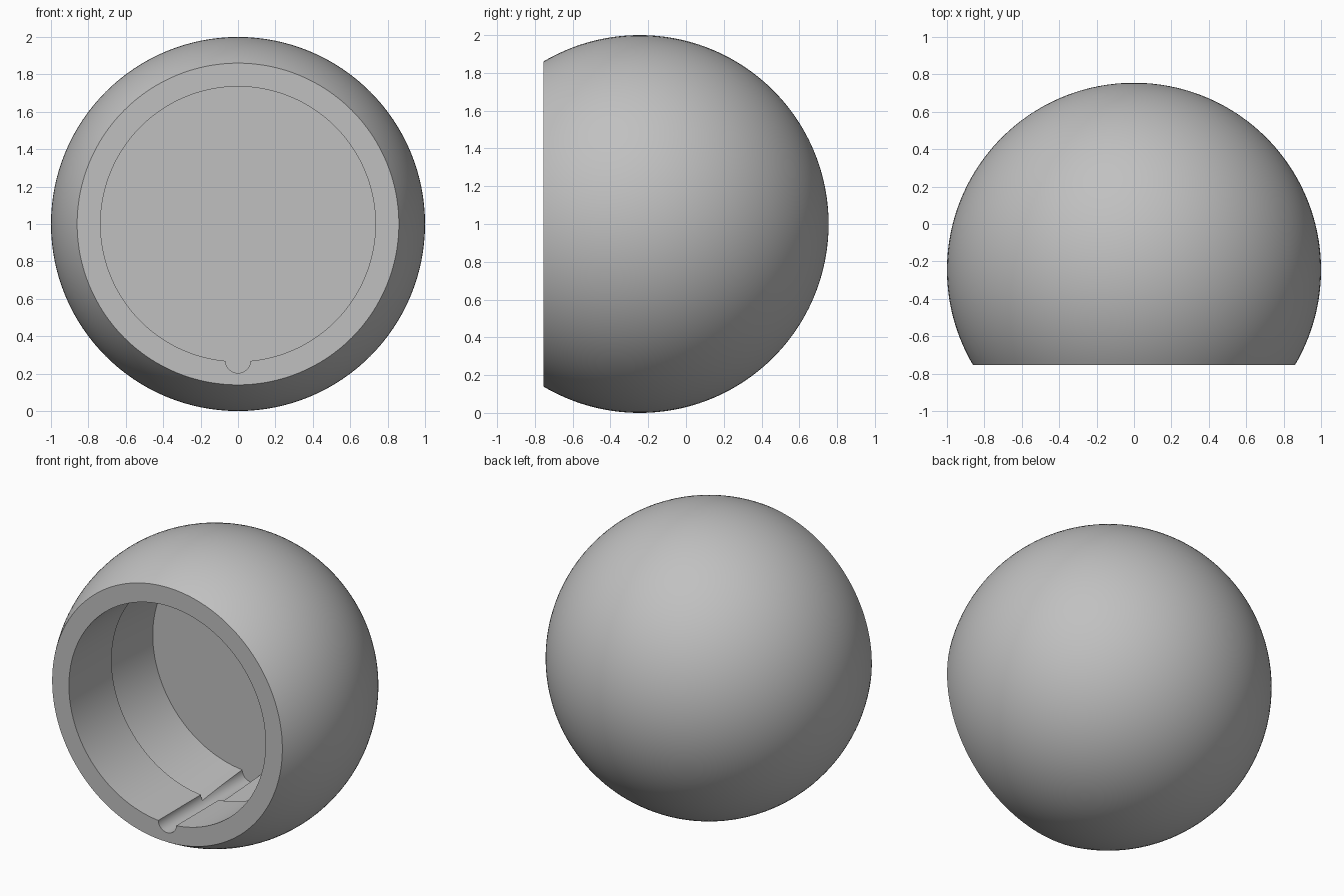
import bpy, bmesh
from math import sin, cos, asin, pi, radians
from mathutils import Matrix, Vector

if "Cube" in bpy.data.objects:
    bpy.data.objects.remove(bpy.data.objects["Cube"], do_unlink=True)

SEGMENTS = 128
CENTRE_Y = -0.245
FRONT_Y = -0.755
FLOOR_Y = 0.14
LIP_Y = -0.30
BORE = 0.735

grey = bpy.data.materials.new("plain grey")
grey.use_nodes = True
colour = (0.53, 0.53, 0.53, 1)
grey.diffuse_color = colour
grey.node_tree.nodes["Principled BSDF"].inputs["Base Color"].default_value = colour


def make_object(name, bm):
    bmesh.ops.recalc_face_normals(bm, faces=bm.faces)
    mesh = bpy.data.meshes.new(name)
    bm.to_mesh(mesh)
    bm.free()
    obj = bpy.data.objects.new(name, mesh)
    bpy.context.collection.objects.link(obj)
    mesh.materials.append(grey)
    return obj


def lathe(name, profile):
    """Spin (radius, y) points about the front-to-back axis."""
    bm = bmesh.new()
    verts = [bm.verts.new((r, y, 1)) for r, y in profile]
    edges = [bm.edges.new(pair) for pair in zip(verts, verts[1:])]
    bmesh.ops.spin(bm, geom=verts + edges, cent=(0, 0, 1), axis=(0, 1, 0),
                   angle=2 * pi, steps=SEGMENTS, use_merge=True)
    bmesh.ops.remove_doubles(bm, verts=bm.verts, dist=0.0001)
    return make_object(name, bm)


# Ball shell: outer sphere, flat rim, bore with an undercut lip, flat floor
start = asin(FRONT_Y - CENTRE_Y)
rings = 64
outer = []
for i in range(rings + 1):
    a = pi / 2 + (start - pi / 2) * i / rings
    outer.append((0 if i == 0 else cos(a), CENTRE_Y + sin(a)))
cavity = [(BORE, FRONT_Y), (BORE, LIP_Y), (BORE + 0.035, LIP_Y),
          (BORE, FLOOR_Y), (0, FLOOR_Y)]
ball = lathe("hollow_ball", outer + cavity)

# Round keyway along the bottom of the bore
bm = bmesh.new()
length = FLOOR_Y - FRONT_Y + 0.1
place = (Matrix.Translation(Vector((0, FLOOR_Y - length / 2, 1 - BORE + 0.005)))
         @ Matrix.Rotation(radians(90), 4, "X"))
bmesh.ops.create_cone(bm, cap_ends=True, segments=48, radius1=0.067,
                      radius2=0.067, depth=length, matrix=place)
cutter = make_object("keyway_cutter", bm)
cutter.hide_render = True

cut = ball.modifiers.new("keyway", "BOOLEAN")
cut.operation = "DIFFERENCE"
cut.solver = "EXACT"
cut.object = cutter

bpy.ops.object.select_all(action="DESELECT")
bpy.context.view_layer.objects.active = ball
ball.select_set(True)
bpy.ops.object.modifier_apply(modifier=cut.name)
bpy.data.objects.remove(cutter, do_unlink=True)
bpy.ops.object.shade_smooth_by_angle(angle=radians(25))
